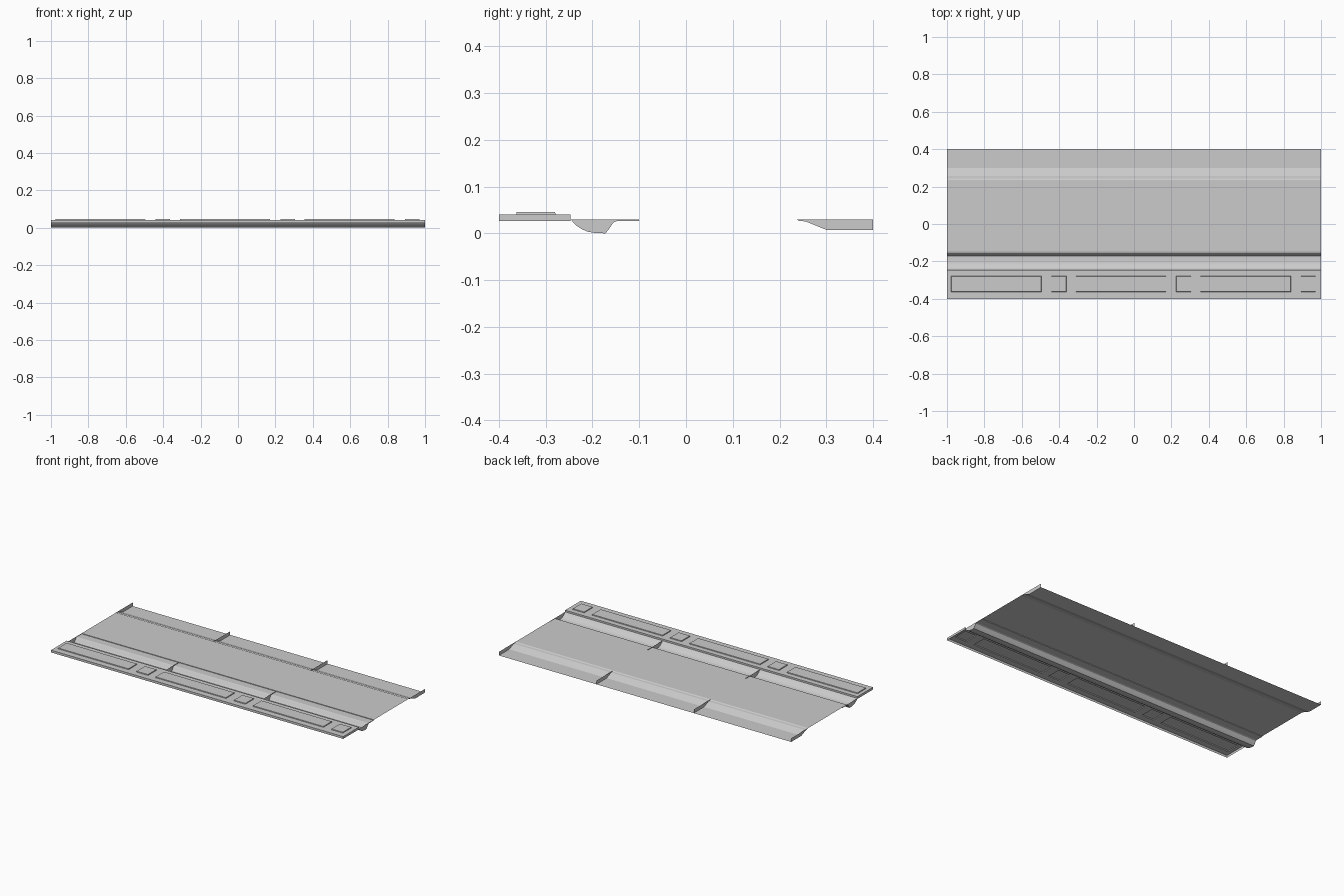
import bpy, bmesh

if "Cube" in bpy.data.objects:
    bpy.data.objects.remove(bpy.data.objects["Cube"])

grey = bpy.data.materials.new("panel grey")
grey.diffuse_color = (0.6, 0.6, 0.6, 1)
grey.use_nodes = True
grey.node_tree.nodes["Principled BSDF"].inputs["Base Color"].default_value = grey.diffuse_color

THIRD = 2 / 3
BAYS = [-1 + THIRD * i for i in range(4)]


def finish(name, bm):
    bmesh.ops.remove_doubles(bm, verts=bm.verts, dist=1e-5)
    me = bpy.data.meshes.new(name)
    bm.to_mesh(me)
    bm.free()
    me.materials.append(grey)
    ob = bpy.data.objects.new(name, me)
    bpy.context.collection.objects.link(ob)
    return ob


def face(bm, pts):
    return bm.faces.new([bm.verts.new(p) for p in pts])


def sheet(name, profile):
    """Extrude a (y, z) profile along x, one strip per bay."""
    bm = bmesh.new()
    for x0, x1 in zip(BAYS, BAYS[1:]):
        for (ya, za), (yb, zb) in zip(profile, profile[1:]):
            face(bm, [(x0, ya, za), (x1, ya, za), (x1, yb, zb), (x0, yb, zb)])
    return finish(name, bm)


def ribs(name, outline):
    """Upright plates closing a channel at every bay line."""
    bm = bmesh.new()
    for x in BAYS:
        face(bm, [(x, y, z) for y, z in outline])
    return finish(name, bm)


def panelled(name, xs, ys, z, steps, walls=None):
    """Flat grid whose odd cells are panels, shaped by repeated insets."""
    bm = bmesh.new()
    panels = []
    for i in range(len(xs) - 1):
        for j in range(len(ys) - 1):
            x0, x1, y0, y1 = xs[i], xs[i + 1], ys[j], ys[j + 1]
            f = face(bm, [(x0, y0, z), (x1, y0, z), (x1, y1, z), (x0, y1, z)])
            if i % 2 and j % 2:
                panels.append(f)
    for thick, depth in steps:
        bmesh.ops.inset_individual(bm, faces=panels, thickness=thick,
                                   depth=depth, use_even_offset=True)
    if walls is not None:
        c = [(xs[0], ys[0]), (xs[-1], ys[0]), (xs[-1], ys[-1]), (xs[0], ys[-1])]
        for a, b in zip(c, c[1:] + c[:1]):
            face(bm, [(*a, walls), (*b, walls), (*b, z), (*a, z)])
    return finish(name, bm)


# Raised front border with one long and one short grooved panel per bay
border_x = [-1.0]
for b in BAYS[:3]:
    border_x += [b + 0.015, b + 0.512, b + 0.552, b + 0.645]
border_x.append(1.0)
panelled("front_border", border_x, [-0.4, -0.37, -0.272, -0.247], 0.0405,
         [(0.001, -0.005), (0.007, 0), (0.001, 0.005)], walls=0.0265)

# Rounded gutter behind the border, with its ribs
gutter = [(-0.247, 0.03), (-0.235, 0.017), (-0.222, 0.0085), (-0.21, 0.0035),
          (-0.195, 0.001), (-0.172, 0.0), (-0.165, 0.009), (-0.155, 0.0235),
          (-0.147, 0.0265), (-0.1, 0.0265), (-0.1, 0.03)]
sheet("gutter", gutter)
ribs("gutter_ribs", gutter)

# Main deck with a low raised slab in each bay
deck_x = [-1.0]
for b in BAYS[:3]:
    deck_x += [b + 0.03, b + 0.637]
deck_x.append(1.0)
panelled("deck", deck_x, [-0.1, -0.066, 0.202, 0.235], 0.03, [(0.011, 0.0045)])

# Sunken rear ledge with its ribs
ledge = [(0.235, 0.03), (0.243, 0.0265), (0.256, 0.0255), (0.3, 0.0075), (0.4, 0.0075)]
sheet("rear_ledge", ledge)
ribs("ledge_ribs", ledge + [(0.4, 0.03)])
